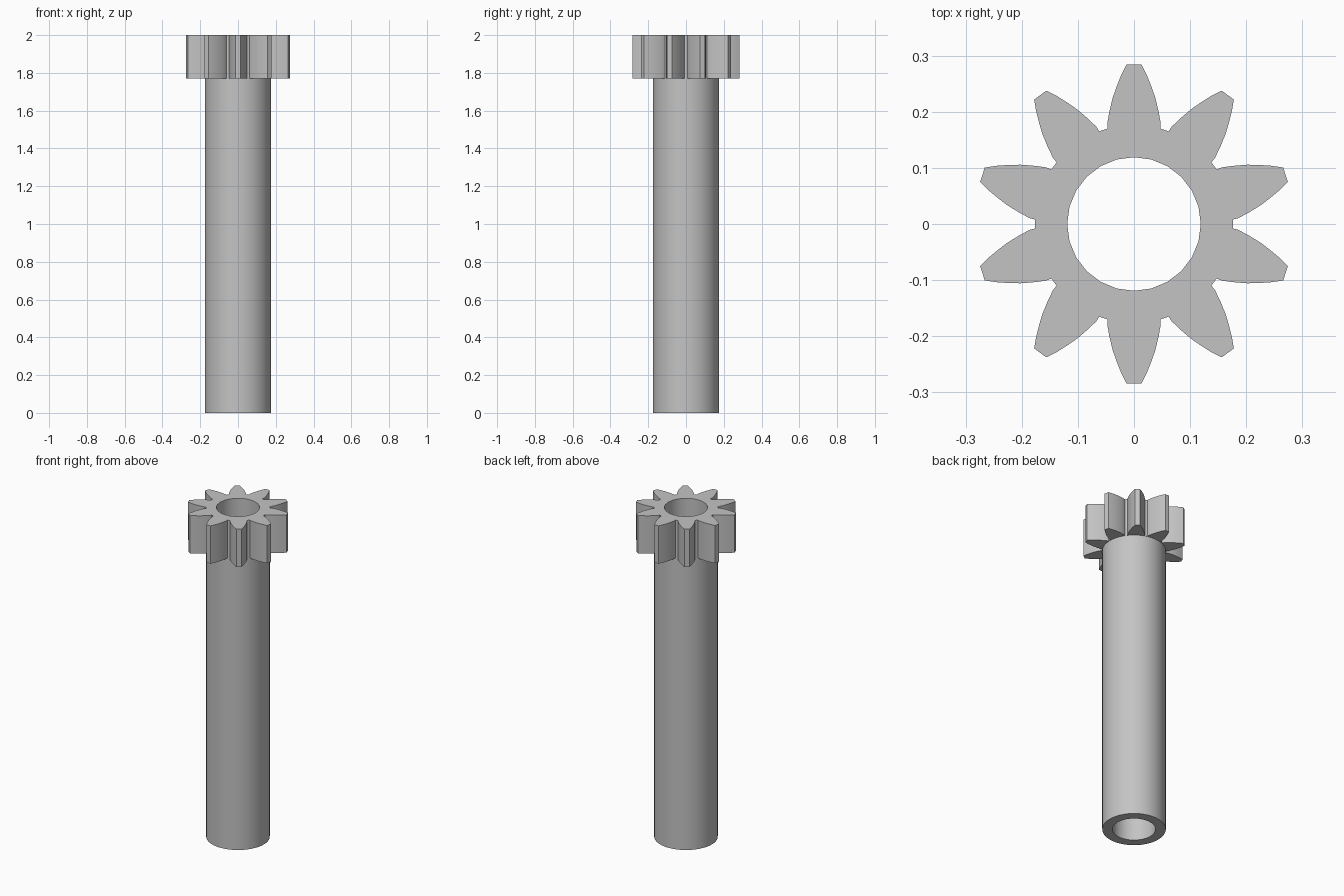
import bpy
import bmesh
from math import sin, cos, pi, radians

if "Cube" in bpy.data.objects:
    bpy.data.objects.remove(bpy.data.objects["Cube"], do_unlink=True)

TEETH = 10
BORE_R, SHAFT_R = 0.119, 0.175
HEAD_Z, TOP_Z = 1.77, 2.0
# Right flank of one tooth pointing along +y: (half width, distance from axis)
FLANK = [(0.0135, 0.284), (0.023, 0.265), (0.031, 0.245), (0.038, 0.225),
         (0.044, 0.20), (0.0475, 0.18), (0.047, 0.17)]

steel = bpy.data.materials.new("grey_steel")
steel.use_nodes = True
steel.diffuse_color = (0.55, 0.55, 0.55, 1)
steel.node_tree.nodes["Principled BSDF"].inputs["Base Color"].default_value = steel.diffuse_color


def circle(radius, sides):
    return [(radius * cos(2 * pi * i / sides), radius * sin(2 * pi * i / sides))
            for i in range(sides)]


def gear_outline():
    """Repeat the mirrored tooth around the axis."""
    tooth = [(w, d) for w, d in reversed(FLANK)] + [(-w, d) for w, d in FLANK]
    points = []
    for i in range(TEETH):
        a = 2 * pi * i / TEETH
        points += [(x * cos(a) - y * sin(a), x * sin(a) + y * cos(a)) for x, y in tooth]
    return points


def ring_solid(name, outer, inner, z0, z1):
    """Extrude the area between two closed outlines."""
    bm = bmesh.new()
    edges = []
    for loop in (outer, inner):
        verts = [bm.verts.new((x, y, z0)) for x, y in loop]
        edges += [bm.edges.new((v, verts[i - 1])) for i, v in enumerate(verts)]
    bmesh.ops.triangle_fill(bm, edges=edges, use_beauty=True)
    result = bmesh.ops.extrude_face_region(bm, geom=bm.faces[:], use_keep_orig=True)
    moved = [g for g in result["geom"] if isinstance(g, bmesh.types.BMVert)]
    bmesh.ops.translate(bm, verts=moved, vec=(0, 0, z1 - z0))
    bmesh.ops.recalc_face_normals(bm, faces=bm.faces[:])
    mesh = bpy.data.meshes.new(name)
    bm.to_mesh(mesh)
    bm.free()
    mesh.materials.append(steel)
    obj = bpy.data.objects.new(name, mesh)
    bpy.context.collection.objects.link(obj)
    bpy.ops.object.select_all(action="DESELECT")
    obj.select_set(True)
    bpy.context.view_layer.objects.active = obj
    bpy.ops.object.shade_smooth_by_angle(angle=radians(25))
    return obj


# Long hollow shaft
ring_solid("hollow_shaft", circle(SHAFT_R, 48), circle(BORE_R, 24), 0, HEAD_Z)
# Toothed head with the bore running through it
ring_solid("pinion_head", gear_outline(), circle(BORE_R, 24), HEAD_Z, TOP_Z)
